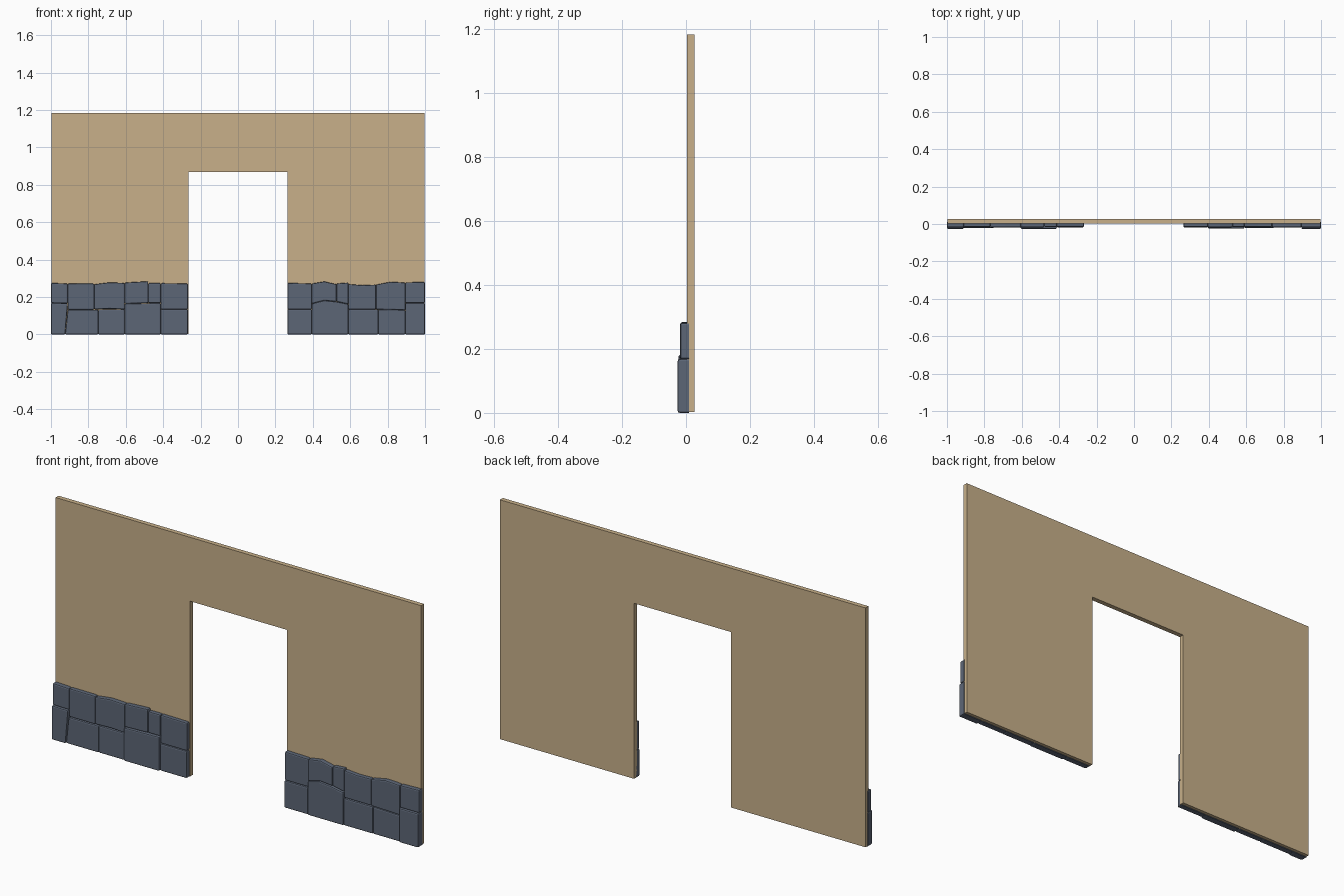
import bpy, bmesh


def material(name, rgb):
    m = bpy.data.materials.new(name)
    m.diffuse_color = (*rgb, 1)
    return m


TAN = material("tan plaster", (0.578, 0.434, 0.254))
SLATE = material("slate stone", (0.108, 0.133, 0.181))


def prism(name, outline, y_front, y_back, mat, bevel=0):
    """Extrude an x/z outline (counter-clockwise from the front) from front to back."""
    bm = bmesh.new()
    face = bm.faces.new([bm.verts.new((x, y_front, z)) for x, z in outline])
    new = bmesh.ops.extrude_face_region(bm, geom=[face], use_keep_orig=True)["geom"]
    for v in new:
        if isinstance(v, bmesh.types.BMVert):
            v.co.y = y_back
    bmesh.ops.recalc_face_normals(bm, faces=bm.faces[:])
    if bevel:
        # round the visible edges, leave the hidden back rim sharp
        edges = [e for e in bm.edges
                 if min(v.co.y for v in e.verts) < y_back - 1e-4
                 and e.calc_face_angle(0) > 0.5]
        bmesh.ops.bevel(bm, geom=edges, offset=bevel, segments=2,
                        profile=0.5, affect='EDGES', clamp_overlap=True)
    mesh = bpy.data.meshes.new(name)
    bm.to_mesh(mesh)
    bm.free()
    mesh.materials.append(mat)
    obj = bpy.data.objects.new(name, mesh)
    bpy.context.collection.objects.link(obj)
    return obj


def spread(x0, x1, heights):
    n = len(heights) - 1
    return [(x0 + (x1 - x0) * i / n, z) for i, z in enumerate(heights)]


def stone(name, x0, x1, low, high, y, lean_l=0, lean_r=0):
    """Block between two height profiles; leans move the bottom corners."""
    outline = spread(x0 + lean_l, x1 + lean_r, low) + spread(x0, x1, high)[::-1]
    prism(name, outline, y, 0.010, SLATE, 0.006)


# Wall panel with doorway
prism("wall_panel", [(-0.997, 0.003), (-0.265, 0.003), (-0.265, 0.868), (0.265, 0.868),
                     (0.265, 0.003), (0.997, 0.003), (0.997, 1.183), (-0.997, 1.183)],
      0.003, 0.026, TAN)

# Stone facing left of the doorway: x range, bottom heights, top heights, front y
left = [
    (-1.0, -0.910, (0, 0), (0.168, 0.166), -0.026, 0, -0.014),
    (-0.910, -0.747, (0, 0), (0.132, 0.132), -0.021, -0.014, 0),
    (-0.747, -0.606, (0, 0), (0.134, 0.134), -0.020),
    (-0.606, -0.413, (0, 0), (0.164, 0.168), -0.026),
    (-0.413, -0.268, (0, 0), (0.134, 0.134), -0.018),
    (-1.0, -0.910, (0.168, 0.166), (0.275, 0.272), -0.018),
    (-0.910, -0.768, (0.132, 0.132), (0.272, 0.271), -0.016),
    (-0.768, -0.606, (0.134, 0.137, 0.134), (0.268, 0.278, 0.275), -0.018),
    (-0.606, -0.480, (0.164, 0.168), (0.277, 0.284), -0.018),
    (-0.480, -0.413, (0.168, 0.168), (0.274, 0.274), -0.016),
    (-0.413, -0.268, (0.134, 0.134), (0.274, 0.272), -0.015),
]

# Stone facing right of the doorway
right = [
    (0.265, 0.395, (0, 0), (0.134, 0.134), -0.020),
    (0.395, 0.590, (0, 0), (0.164, 0.181, 0.175, 0.162), -0.024),
    (0.590, 0.750, (0, 0), (0.134, 0.134), -0.021),
    (0.750, 0.895, (0, 0), (0.134, 0.130), -0.020),
    (0.895, 1.0, (0, 0), (0.168, 0.168), -0.026),
    (0.265, 0.395, (0.134, 0.134), (0.275, 0.272), -0.016),
    (0.395, 0.527, (0.164, 0.181, 0.175), (0.272, 0.283, 0.268), -0.018),
    (0.527, 0.590, (0.175, 0.162), (0.272, 0.277), -0.016),
    (0.590, 0.738, (0.134, 0.134), (0.269, 0.263, 0.266), -0.016),
    (0.738, 0.895, (0.134, 0.130), (0.266, 0.281, 0.277), -0.018),
    (0.895, 1.0, (0.168, 0.168), (0.278, 0.281), -0.018),
]

for side, blocks in (("left", left), ("right", right)):
    for i, block in enumerate(blocks):
        stone(f"{side}_stone_{i + 1}", *block)
